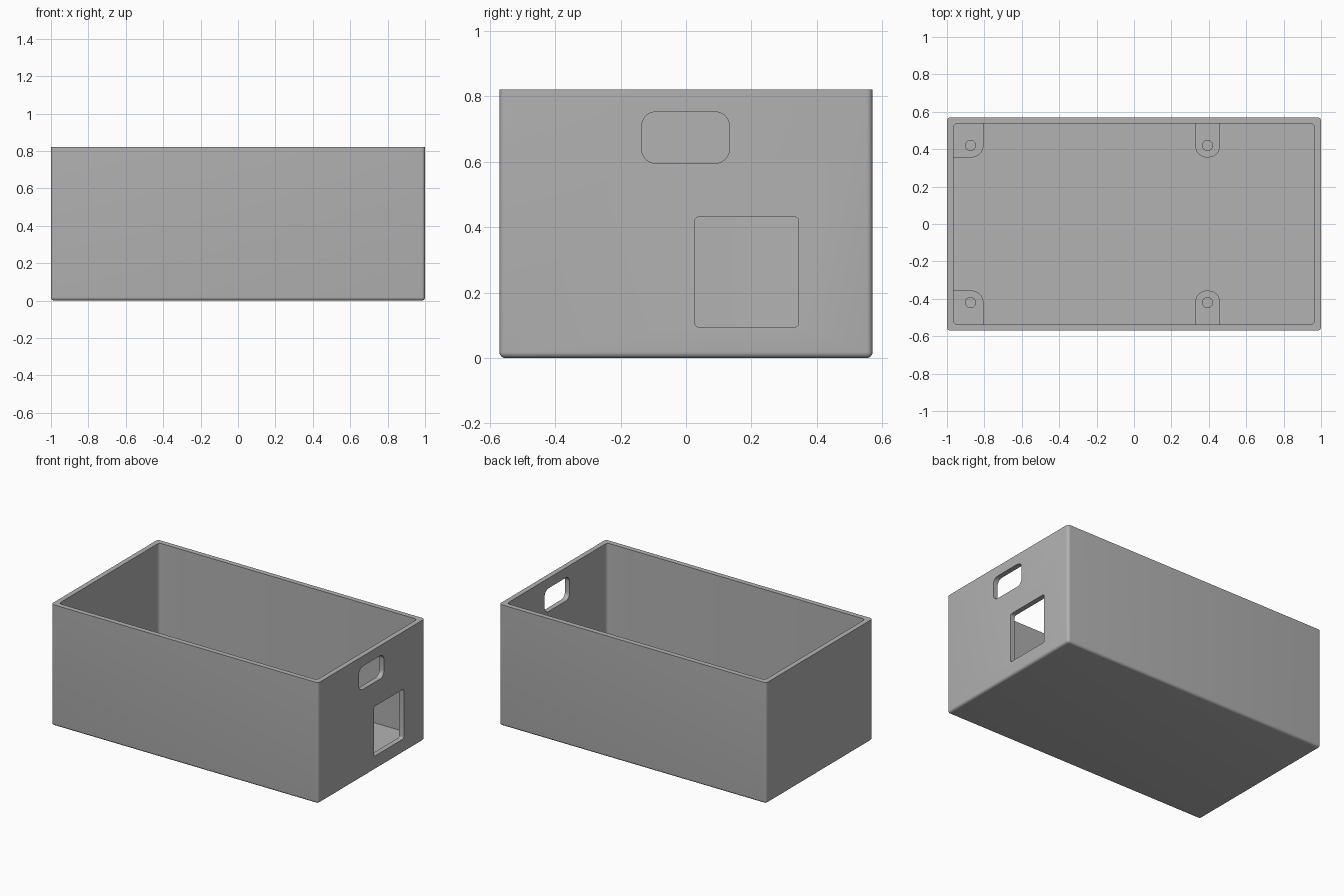
import bpy
import bmesh
from math import radians
from mathutils import Matrix, Vector

if "Cube" in bpy.data.objects:
    bpy.data.objects.remove(bpy.data.objects["Cube"])

# Overall sizes
HX, HY, H = 1.0, 0.57, 0.82
WALL = 0.034
POST_TOP = 0.1

grey = bpy.data.materials.new("plain grey")
grey.use_nodes = True
colour = (0.448, 0.448, 0.448, 1)
grey.diffuse_color = colour
grey.node_tree.nodes["Principled BSDF"].inputs["Base Color"].default_value = colour


def finish(name, bm):
    bmesh.ops.recalc_face_normals(bm, faces=bm.faces)
    mesh = bpy.data.meshes.new(name)
    bm.to_mesh(mesh)
    bm.free()
    mesh.materials.append(grey)
    obj = bpy.data.objects.new(name, mesh)
    bpy.context.collection.objects.link(obj)
    return obj


def block(name, lo, hi, radius, rounded, segments=6):
    """Box between two corners; edges for which rounded(a, b) holds are bevelled."""
    lo, hi = Vector(lo), Vector(hi)
    bm = bmesh.new()
    bmesh.ops.create_cube(bm, size=1, matrix=Matrix.Translation((lo + hi) / 2)
                          @ Matrix.Diagonal((*(hi - lo), 1)))
    edges = [e for e in bm.edges if rounded(e.verts[0].co, e.verts[1].co)]
    bmesh.ops.bevel(bm, geom=edges, offset=radius, segments=segments,
                    profile=0.5, affect='EDGES')
    return finish(name, bm)


def drill(name, x, y, radius):
    bm = bmesh.new()
    bmesh.ops.create_cone(bm, cap_ends=True, segments=32, radius1=radius, radius2=radius,
                          depth=POST_TOP * 2 - WALL * 2,
                          matrix=Matrix.Translation((x, y, POST_TOP)))
    return finish(name, bm)


def cut(obj, cutters):
    """Subtract each cutter from the object, then discard the cutter."""
    bpy.ops.object.select_all(action='DESELECT')
    bpy.context.view_layer.objects.active = obj
    obj.select_set(True)
    for cutter in cutters:
        cutter.hide_render = True
        mod = obj.modifiers.new("cut", 'BOOLEAN')
        mod.operation, mod.solver, mod.object = 'DIFFERENCE', 'EXACT', cutter
        bpy.ops.object.modifier_apply(modifier=mod.name)
        bpy.data.objects.remove(cutter)
    bpy.ops.object.shade_smooth_by_angle(angle=radians(30))


def upright(a, b):
    return abs(a.z - b.z) > 0.01


def along_x(a, b):
    return abs(a.x - b.x) > 0.01


# Open box: rounded outside except at the rim, hollowed, with two end openings
box = block("open_box", (-HX, -HY, 0), (HX, HY, H), 0.018,
            lambda a, b: min(a.z, b.z) < 0.01)
cavity = block("cavity_cutter", (WALL - HX, WALL - HY, WALL), (HX - WALL, HY - WALL, H + 0.1),
               0.022, upright)
small_opening = block("small_opening_cutter", (HX - 0.1, -0.135, 0.595), (HX + 0.1, 0.132, 0.752),
                      0.042, along_x)
large_opening = block("large_opening_cutter", (HX - 0.1, 0.027, 0.095), (HX + 0.1, 0.344, 0.431),
                      0.012, along_x)
cut(box, [cavity, small_opening, large_opening])

# Four mounting posts with screw holes, joined to the side walls
for side, sign in (("front", -1), ("back", 1)):
    for end, x0, x1, hole_x in (("right", 0.01 - HX, -0.805, -0.874),
                                ("left", 0.327, 0.461, 0.393)):
        inner, outer = sign * 0.356, sign * (HY - 0.015)
        post = block(f"{side}_{end}_mounting_post",
                     (x0, min(inner, outer), 0.02), (x1, max(inner, outer), POST_TOP), 0.064,
                     lambda a, b: upright(a, b) and abs(a.y) < 0.4 and a.x > 0.01 - HX + 0.01,
                     segments=10)
        cut(post, [drill("screw_hole_cutter", hole_x, sign * 0.42, 0.027)])
